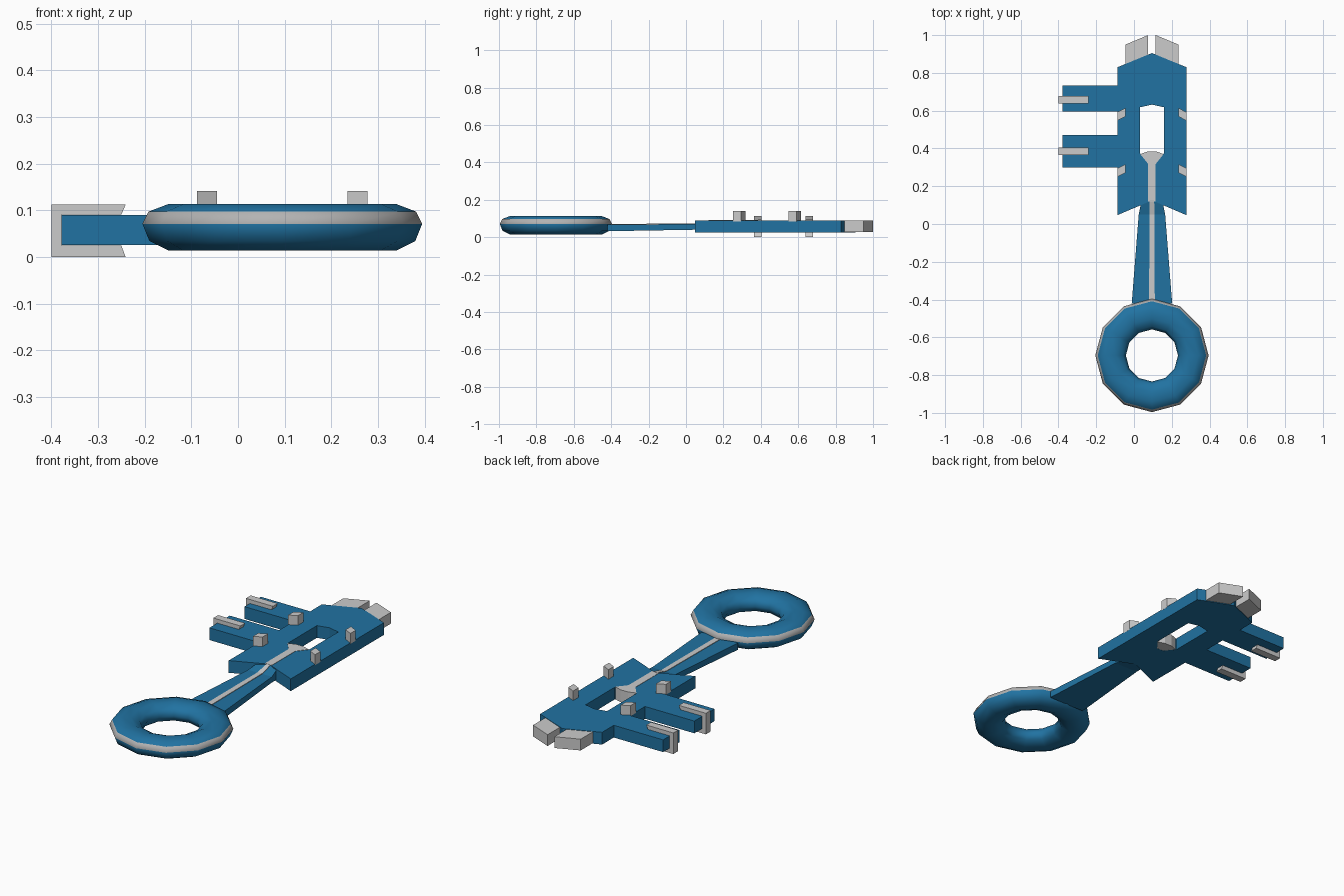
import bpy, bmesh, math

if "Cube" in bpy.data.objects:
    bpy.data.objects.remove(bpy.data.objects["Cube"])

CX = 0.095  # symmetry axis of the key

blue = bpy.data.materials.new("blue")
blue.diffuse_color = (0.015, 0.17, 0.36, 1)
blue.use_nodes = True
blue.node_tree.nodes["Principled BSDF"].inputs["Base Color"].default_value = blue.diffuse_color


def finish(name, bm, mat=None, mirror=False):
    bmesh.ops.recalc_face_normals(bm, faces=bm.faces)
    if mirror:  # open the seam of half shapes so no inner wall remains
        seam = [f for f in bm.faces if all(abs(v.co.x) < 1e-5 for v in f.verts)]
        bmesh.ops.delete(bm, geom=seam, context='FACES')
    me = bpy.data.meshes.new(name)
    bm.to_mesh(me)
    bm.free()
    ob = bpy.data.objects.new(name, me)
    ob.location.x = CX
    bpy.context.collection.objects.link(ob)
    if mat:
        me.materials.append(mat)
    if mirror:
        ob.modifiers.new("mirror", 'MIRROR')
    return ob


def prism(name, pts, lo, hi, mat=None, mirror=False, axis='z'):
    """Extrude an outline: (x, y) along z, or (x, z) along y."""
    put = (lambda p, t: (p[0], p[1], t)) if axis == 'z' else (lambda p, t: (p[0], t, p[1]))
    bm = bmesh.new()
    a = [bm.verts.new(put(p, lo)) for p in pts]
    b = [bm.verts.new(put(p, hi)) for p in pts]
    bm.faces.new(a)
    bm.faces.new(b[::-1])
    for i in range(len(pts)):
        j = (i + 1) % len(pts)
        bm.faces.new((a[i], a[j], b[j], b[i]))
    return finish(name, bm, mat, mirror)


def loft(name, sections, mat=None):
    """Rectangular sections (y, half width, z low, z high) along y."""
    bm = bmesh.new()
    rings = [[bm.verts.new(c) for c in ((-w, y, z0), (w, y, z0), (w, y, z1), (-w, y, z1))]
             for y, w, z0, z1 in sections]
    bm.faces.new(rings[0])
    bm.faces.new(rings[-1])
    for r, s in zip(rings, rings[1:]):
        for i in range(4):
            j = (i + 1) % 4
            bm.faces.new((r[i], r[j], s[j], s[i]))
    return finish(name, bm, mat)


# Ring handle: 12 sides, 10-point section, grey band just above the widest line
section = [(.30, .071), (.287, .097), (.245, .113), (.195, .113), (.153, .094),
           (.138, .064), (.153, .033), (.195, .014), (.245, .014), (.285, .034)]
bm = bmesh.new()
N, M = 12, len(section)
grid = [[bm.verts.new((r * math.cos(math.tau * i / N), -.696 + r * math.sin(math.tau * i / N), z))
         for r, z in section] for i in range(N)]
for i in range(N):
    a, b = grid[i], grid[(i + 1) % N]
    for k in range(M):
        f = bm.faces.new((a[k], b[k], b[(k + 1) % M], a[(k + 1) % M]))
        f.smooth = True
        f.material_index = 1 if k == 0 else 0
ring = finish("ring_handle", bm, blue)
grey = bpy.data.materials.new("grey")
grey.diffuse_color = (0.45, 0.45, 0.45, 1)
grey.use_nodes = True
grey.node_tree.nodes["Principled BSDF"].inputs["Base Color"].default_value = grey.diffuse_color
ring.data.materials.append(grey)

# Tapered shaft with a wedge rising into the body
loft("shaft", [(-.42, .107, .032, .068), (.05, .07, .04, .07), (.125, .055, .027, .0895)], blue)
loft("shaft_stripe", [(-.40, .015, .05, .071), (.05, .013, .05, .073), (.125, .012, .05, .092)])

# Body plate with chevron ends and a slot
half = [(0, .125), (.07, .095), (.1825, .047), (.1825, .83), (0, .905), (0, .632),
        (.063, .618), (.063, .375), (.02, .32), (0, .32)]
prism("body", half, .025, .09, blue, True)

# Grey inlay on the body, fanning out at the slot
prism("body_stripe", [(0, .12), (.02, .12), (.02, .325), (0, .325)], .08, .0915, None, True)
prism("slot_fan", [(0, .318), (.02, .318), (.062, .37), (.022, .384), (0, .384)],
      .0255, .0915, None, True)

# Grey tip blocks
prism("tip_block", [(.02, .89), (.14, .84), (.14, .95), (.02, 1.0)], .028, .088, None, True)

# Slanted pegs on top of the body
for n, y in enumerate((.25, .547)):
    prism(f"peg_{n}", [(.183, y), (.183, y + .045), (.14, y + .067), (.14, y + .022)],
          .085, .141, None, True)

# Teeth, each wrapped by a C-shaped grey clip
x0, x1 = -.378 - CX, -.08 - CX
clip = [(-.4, 0), (-.241, 0), (-.25, .024), (-.378, .024), (-.378, .091), (-.25, .091),
        (-.241, .112), (-.4, .112)]
clip = [(x - CX, z) for x, z in clip]
for n, (y0, y1, c) in enumerate(((.30, .47, .384), (.595, .732, .658))):
    prism(f"tooth_{n}", [(x0, y0), (x1, y0), (x1, y1), (x0, y1)], .025, .09, blue)
    prism(f"tooth_clip_{n}", clip, c - .02, c + .02, None, False, 'y')
